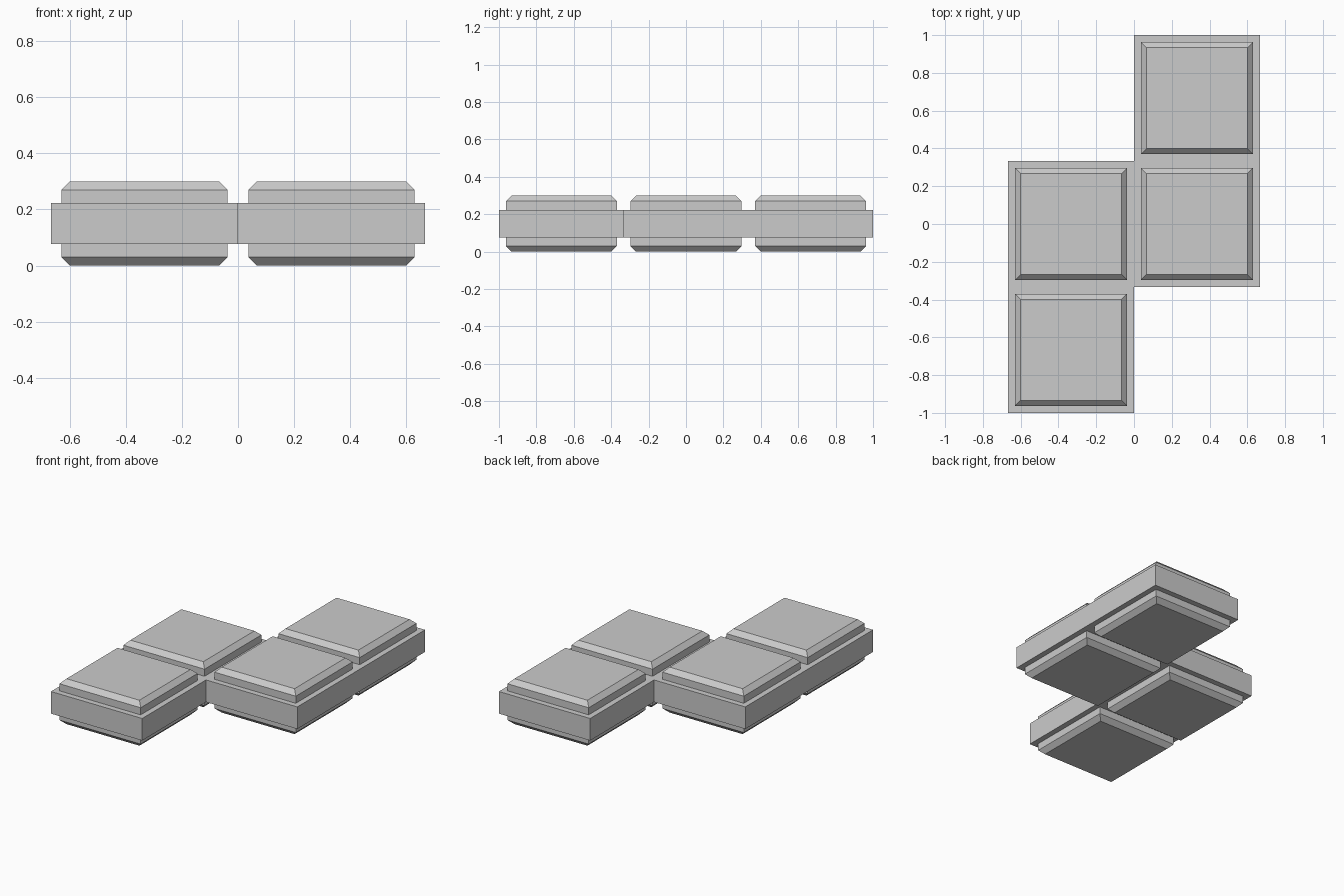
import bpy, bmesh
from mathutils import Matrix

cube = bpy.data.objects.get("Cube")
if cube:
    bpy.data.objects.remove(cube)

CELL = 2 / 3
CELLS = [("front", -0.5, -1), ("middle_right", -0.5, 0),
         ("middle_left", 0.5, 0), ("back", 0.5, 1)]
BODY_LOW, BODY_HIGH, HEIGHT = 0.077, 0.223, 0.3
PAD, CHAMFER = 0.593, 0.03

grey = bpy.data.materials.new("grey")
grey.use_nodes = True
colour = (0.6, 0.6, 0.6, 1)
grey.diffuse_color = colour
grey.node_tree.nodes["Principled BSDF"].inputs["Base Color"].default_value = colour


def finish(bm, name):
    bmesh.ops.recalc_face_normals(bm, faces=bm.faces)
    mesh = bpy.data.meshes.new(name)
    bm.to_mesh(mesh)
    bm.free()
    mesh.materials.append(grey)
    obj = bpy.data.objects.new(name, mesh)
    bpy.context.collection.objects.link(obj)


# Zigzag slab: four square cells joined, then extruded upward
bm = bmesh.new()
for _, cx, cy in CELLS:
    corners = [(-1, -1), (1, -1), (1, 1), (-1, 1)]
    bm.faces.new([bm.verts.new(((cx + sx / 2) * CELL, (cy + sy / 2) * CELL, BODY_LOW))
                  for sx, sy in corners])
bmesh.ops.remove_doubles(bm, verts=bm.verts, dist=0.001)
top = bmesh.ops.extrude_face_region(bm, geom=bm.faces[:], use_keep_orig=True)
bmesh.ops.translate(bm, vec=(0, 0, BODY_HIGH - BODY_LOW),
                    verts=[g for g in top["geom"] if isinstance(g, bmesh.types.BMVert)])
finish(bm, "slab")


# Square pad with its outward rim chamfered
def pad(name, cx, cy, low, high, rim):
    bm = bmesh.new()
    bmesh.ops.create_cube(bm, size=1, matrix=Matrix.LocRotScale(
        (cx * CELL, cy * CELL, (low + high) / 2), None, (PAD, PAD, high - low)))
    edges = [e for e in bm.edges if all(abs(v.co.z - rim) < 0.001 for v in e.verts)]
    bmesh.ops.bevel(bm, geom=edges, offset=CHAMFER, segments=1, affect="EDGES")
    finish(bm, name)


# Matching pads on both sides of every cell
for place, cx, cy in CELLS:
    pad(place + "_upper_pad", cx, cy, BODY_HIGH, HEIGHT, HEIGHT)
    pad(place + "_lower_pad", cx, cy, 0, BODY_LOW, 0)
